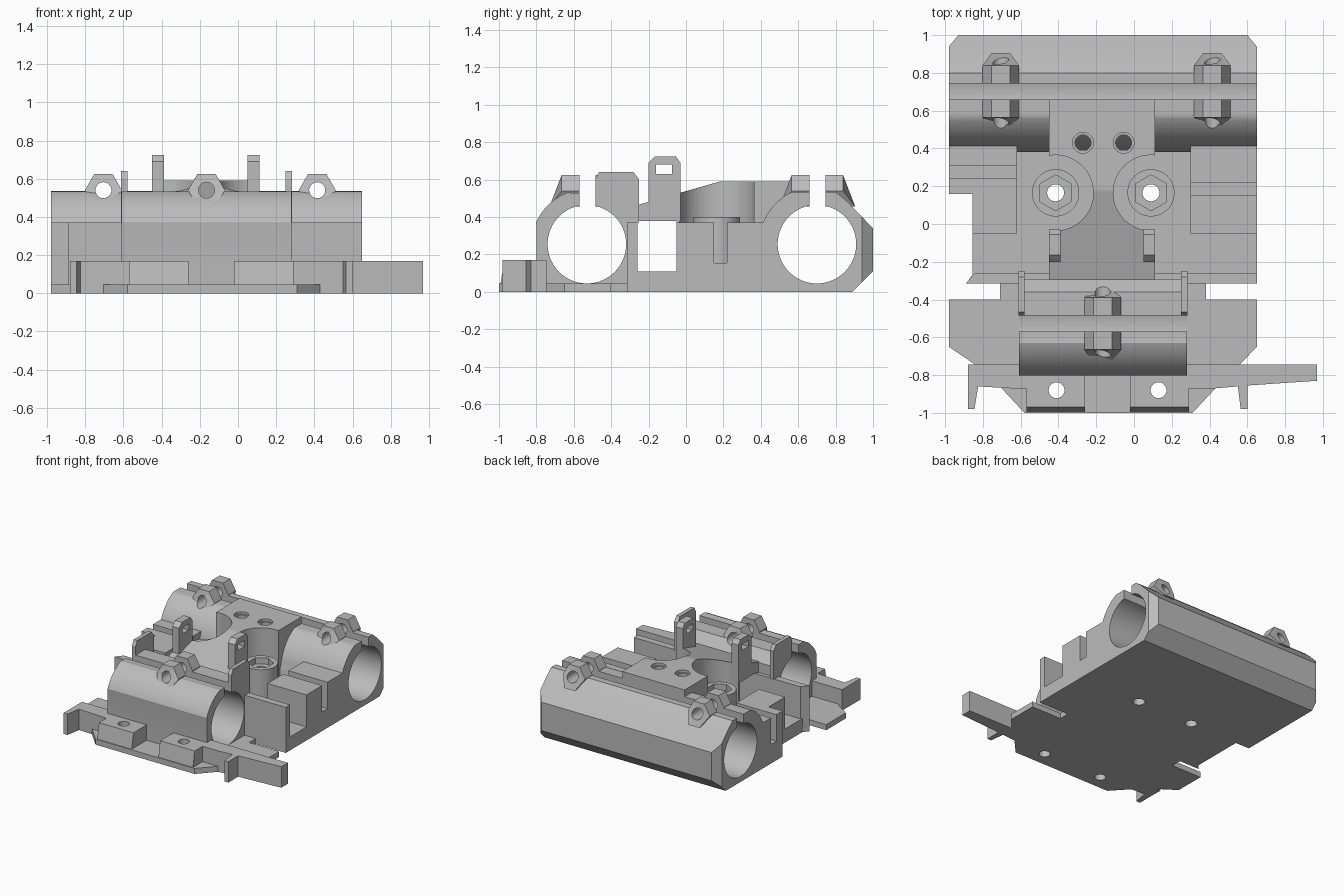
import bpy, bmesh, math
from mathutils import Vector

if "Cube" in bpy.data.objects:
    bpy.data.objects.remove(bpy.data.objects["Cube"])

grey = bpy.data.materials.new("plain grey")
grey.diffuse_color = (0.5, 0.5, 0.5, 1)
grey.use_nodes = True
grey.node_tree.nodes["Principled BSDF"].inputs["Base Color"].default_value = grey.diffuse_color


def finish(name, bm):
    bmesh.ops.recalc_face_normals(bm, faces=bm.faces)
    me = bpy.data.meshes.new(name)
    bm.to_mesh(me)
    bm.free()
    ob = bpy.data.objects.new(name, me)
    bpy.context.collection.objects.link(ob)
    me.materials.append(grey)
    return ob


def prism(name, pts, axis, a, b):
    """Extrude a 2D outline along an axis from a to b."""
    place = {'X': lambda p, t: (t, p[0], p[1]),
             'Y': lambda p, t: (p[0], t, p[1]),
             'Z': lambda p, t: (p[0], p[1], t)}[axis]
    bm = bmesh.new()
    r0 = [bm.verts.new(place(p, a)) for p in pts]
    r1 = [bm.verts.new(place(p, b)) for p in pts]
    bm.faces.new(r0)
    bm.faces.new(r1)
    for i in range(len(pts)):
        j = (i + 1) % len(pts)
        bm.faces.new((r0[i], r0[j], r1[j], r1[i]))
    return finish(name, bm)


def box(name, x0, x1, y0, y1, z0, z1):
    return prism(name, [(x0, y0), (x1, y0), (x1, y1), (x0, y1)], 'Z', z0, z1)


def arc(cx, cy, r, a0, a1, n):
    return [(cx + r * math.cos(math.radians(a0 + (a1 - a0) * i / n)),
             cy + r * math.sin(math.radians(a0 + (a1 - a0) * i / n))) for i in range(n + 1)]


def rod(axis, cx, cy, r, a, b, n=48):
    return prism("cutter", arc(cx, cy, r, 0, 360, n)[:-1], axis, a, b)


def cut(cutter, *targets):
    for ob in targets:
        m = ob.modifiers.new("cut", 'BOOLEAN')
        m.operation, m.solver, m.object = 'DIFFERENCE', 'EXACT', cutter
        dg = bpy.context.evaluated_depsgraph_get()
        me = bpy.data.meshes.new_from_object(ob.evaluated_get(dg))
        ob.modifiers.clear()
        ob.data = me
    bpy.data.objects.remove(cutter)


BORE_Z, BORE_R = 0.255, 0.21
REAR_Y, FRONT_Y = 0.70, -0.53
BOSSES = [(-0.415, 0.165), (0.09, 0.165)]

# base plate and raised middle floor
base = prism("base_plate", [
    (-.58, -1), (.31, -1), (.44, -.86), (.44, -.745), (.56, -.745), (.65, -.65), (.65, -.40),
    (.38, -.40), (.38, -.315), (.65, -.315), (.65, .45), (-.98, .45), (-.98, .16), (-.855, .16),
    (-.855, -.27), (-.89, -.315), (-.71, -.315), (-.71, -.40), (-.98, -.40), (-.98, -.65),
    (-.84, -.745), (-.71, -.745), (-.71, -.86)], 'Z', 0, .045)
floor = box("middle_floor", -.855, .65, -.30, .42, 0, .11)
wall = prism("cross_wall", [(-.89, -.315), (.65, -.315), (.65, -.26), (-.845, -.26)], 'Z', 0, .37)

# rear bearing holder
rear = prism("rear_bearing_holder",
             [(.38, 0), (.89, 0), (1, .11), (1, .34), (.86, .485), (.80, .535), (.59, .535)]
             + arc(REAR_Y, BORE_Z, .31, 116, 172, 14) + [(.38, .27)], 'X', -.98, .65)
for x, s in ((-.98, 1), (.65, -1)):
    cut(prism("cutter", [(x - s * .05, 1.1), (x - s * .05, .94), (x, .94), (x + s * .05, 1),
                         (x + s * .05, 1.1)], 'Z', -1, 1), rear)

# front bearing holder
front = prism("front_bearing_holder",
              [(-.80, 0), (-.29, 0), (-.29, .45), (-.36, .53), (-.62, .53)]
              + arc(FRONT_Y, BORE_Z, .295, 110, 157, 12) + [(-.80, .36)], 'X', -.61, .28)
ears = [prism("holder_ear", [(-.485, .46), (-.485, .60), (-.465, .64), (-.28, .64), (-.25, .60),
                             (-.25, .37), (-.31, .37), (-.31, .46)], 'X', x, x + .032)
        for x in (-.612, .25)]

# sloped centre block with clearance around the bosses
centre = prism("centre_block", [(-.31, 0), (.66, 0), (.66, .59), (.18, .59), (-.31, .45)],
               'X', -.45, .11)
for x, y in BOSSES:
    cut(rod('Z', x, y, .2, .11, 1), centre)
cut(box("cutter", -1, 1, -.26, -.05, .11, .38), centre, floor)
for x in (-.27, -.055):
    cut(rod('Z', x, .43, .055, .57, 1), centre)
    cut(rod('Z', x, .43, .042, .30, 1), centre)

# bores and clamping slits
cut(rod('X', REAR_Y, BORE_Z, BORE_R, -1.2, 1.2, 64), rear, centre)
cut(box("cutter", -1.2, 1.2, .66, .745, .3, 1), rear)
cut(rod('X', FRONT_Y, BORE_Z, BORE_R, -1.2, 1.2, 64), front)
cut(box("cutter", -1.2, 1.2, -.57, -.485, .3, 1), front)

# screw bosses with hex recess
bosses = []
for x, y in BOSSES:
    boss = rod('Z', x, y, .125, 0, .40)
    boss.name = "screw_boss"
    cut(prism("cutter", arc(x, y, .095, 30, 390, 6)[:-1], 'Z', .35, 1), boss)
    cut(rod('Z', x, y, .045, -1, 1, 32), boss, base, floor, centre)
    bosses.append(boss)

# side belt blocks, each with a narrow slot
for name, x0, x1, s in (("right_belt_block", .30, .65, .15), ("left_belt_block", -.98, -.62, .24)):
    blk = prism(name, [(-.05, 0), (.45, 0), (.45, .37), (s + .07, .37), (s + .07, .155),
                       (s, .155), (s, .37), (-.05, .37)], 'X', x0, x1)
    if x0 < 0:
        cut(box("cutter", -1.1, -.855, -.2, .16, -1, 1), blk)

# upright tabs with a slot
for x in (-.45, .05):
    tab = prism("upright_tab", [(-.2, .38), (-.03, .38), (-.03, .69), (-.055, .725),
                                (-.165, .725), (-.2, .69)], 'X', x, x + .062)
    cut(box("cutter", -1, 1, -.16, -.075, .63, .68), tab)

# front blocks, side bars and prongs
for x0, x1, hx in ((-.57, -.26, -.41), (-.02, .29, .13)):
    blk = prism("front_block", [(-1, 0), (-.78, 0), (-.78, .17), (-.97, .17)], 'X', x0, x1)
    cut(rod('Z', hx, -.88, .042, -1, 1, 32), blk, base)
prism("left_bar", [(-.88, -.745), (-.88, -.98), (-.845, -.98), (-.825, -.86), (-.56, -.875),
                   (-.56, -.745)], 'Z', 0, .17)
prism("right_bar", [(.28, -.745), (.28, -.87), (.43, -.87), (.55, -.86), (.565, -.98),
                    (.60, -.98), (.60, -.855), (.97, -.83), (.97, -.745)], 'Z', 0, .17)


# hex clamp lugs: lower edge reaches further out than the upper one
def lug(x, y_in, s):
    nut = prism("clamp_lug", arc(x, .54, .097, 0, 360, 6)[:-1], 'Y', y_in, y_in + s * .095)
    for v in nut.data.vertices:
        if v.co.z < .5 and abs(v.co.y - y_in) > .05:
            v.co.y += s * .065
    return nut


for x, y0, y1, body in ((-.165, -.57, -.485, front), (-.705, .66, .745, rear),
                        (.415, .66, .745, rear)):
    nuts = [lug(x, y0, -1), lug(x, y1, 1)]
    cut(rod('Y', x, .54, .042, y0 - .3, y1 + .3, 32), *nuts, body)

# crisp edges, smooth bores
for ob in bpy.context.scene.objects:
    ob.select_set(True)
bpy.context.view_layer.objects.active = base
bpy.ops.object.shade_smooth_by_angle(angle=math.radians(25))
